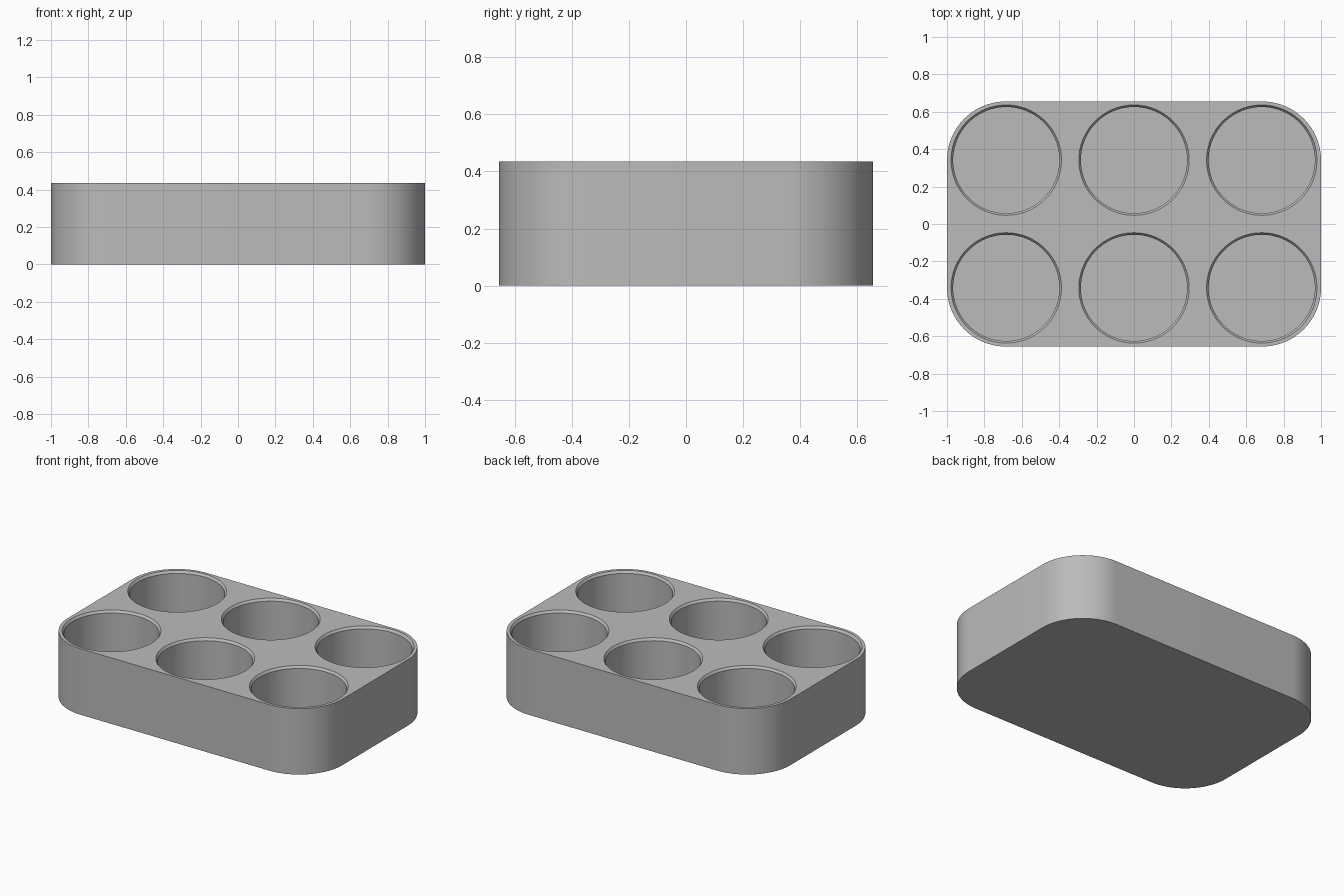
import bpy, bmesh, math

if "Cube" in bpy.data.objects:
    bpy.data.objects.remove(bpy.data.objects["Cube"], do_unlink=True)

HALF_X, HALF_Y, HEIGHT = 1.0, 0.655, 0.435
CORNER = 0.315
PITCH, RIM, BORE = 0.683, 0.295, 0.284
CHAMFER, FLOOR = 0.015, 0.04

grey = bpy.data.materials.new("plain_grey")
grey.use_nodes = True
grey.diffuse_color = (0.5, 0.5, 0.5, 1)
grey.node_tree.nodes["Principled BSDF"].inputs["Base Color"].default_value = grey.diffuse_color


def make_object(name, bm):
    bmesh.ops.recalc_face_normals(bm, faces=bm.faces)
    mesh = bpy.data.meshes.new(name)
    bm.to_mesh(mesh)
    bm.free()
    mesh.materials.append(grey)
    obj = bpy.data.objects.new(name, mesh)
    bpy.context.collection.objects.link(obj)
    return obj


# Rounded rectangular block
def make_block():
    bm = bmesh.new()
    outline = []
    steps = 24
    for quarter, (sx, sy) in enumerate([(1, 1), (-1, 1), (-1, -1), (1, -1)]):
        for i in range(steps + 1):
            a = (quarter + i / steps) * math.pi / 2
            outline.append(bm.verts.new((sx * (HALF_X - CORNER) + CORNER * math.cos(a),
                                         sy * (HALF_Y - CORNER) + CORNER * math.sin(a), 0)))
    base = bm.faces.new(outline)
    top = bmesh.ops.extrude_face_region(bm, geom=[base])["geom"]
    bmesh.ops.translate(bm, vec=(0, 0, HEIGHT),
                        verts=[v for v in top if isinstance(v, bmesh.types.BMVert)])
    return make_object("tray_block", bm)


# Six round pockets with a chamfered mouth, used as one cutter
def make_pockets():
    bm = bmesh.new()
    sides = 96
    over = 0.05
    profile = [(BORE, FLOOR), (BORE, HEIGHT - CHAMFER), (RIM, HEIGHT), (RIM, HEIGHT + over)]
    for col in (-1, 0, 1):
        for row in (-0.5, 0.5):
            rings = [[bm.verts.new((col * PITCH + r * math.cos(2 * math.pi * i / sides),
                                    row * PITCH + r * math.sin(2 * math.pi * i / sides), z))
                      for i in range(sides)] for r, z in profile]
            for low, high in zip(rings, rings[1:]):
                for i in range(sides):
                    j = (i + 1) % sides
                    bm.faces.new((low[i], low[j], high[j], high[i]))
            bm.faces.new(rings[0][::-1])
            bm.faces.new(rings[-1])
    return make_object("pocket_cutter", bm)


tray = make_block()
cutter = make_pockets()
cut = tray.modifiers.new("pockets", "BOOLEAN")
cut.operation = "DIFFERENCE"
cut.solver = "EXACT"
cut.object = cutter

# Apply the cut, then drop the cutter
bpy.context.view_layer.objects.active = tray
tray.select_set(True)
bpy.ops.object.modifier_apply(modifier=cut.name)
bpy.data.objects.remove(cutter, do_unlink=True)
bpy.ops.object.shade_smooth_by_angle(angle=math.radians(30))
